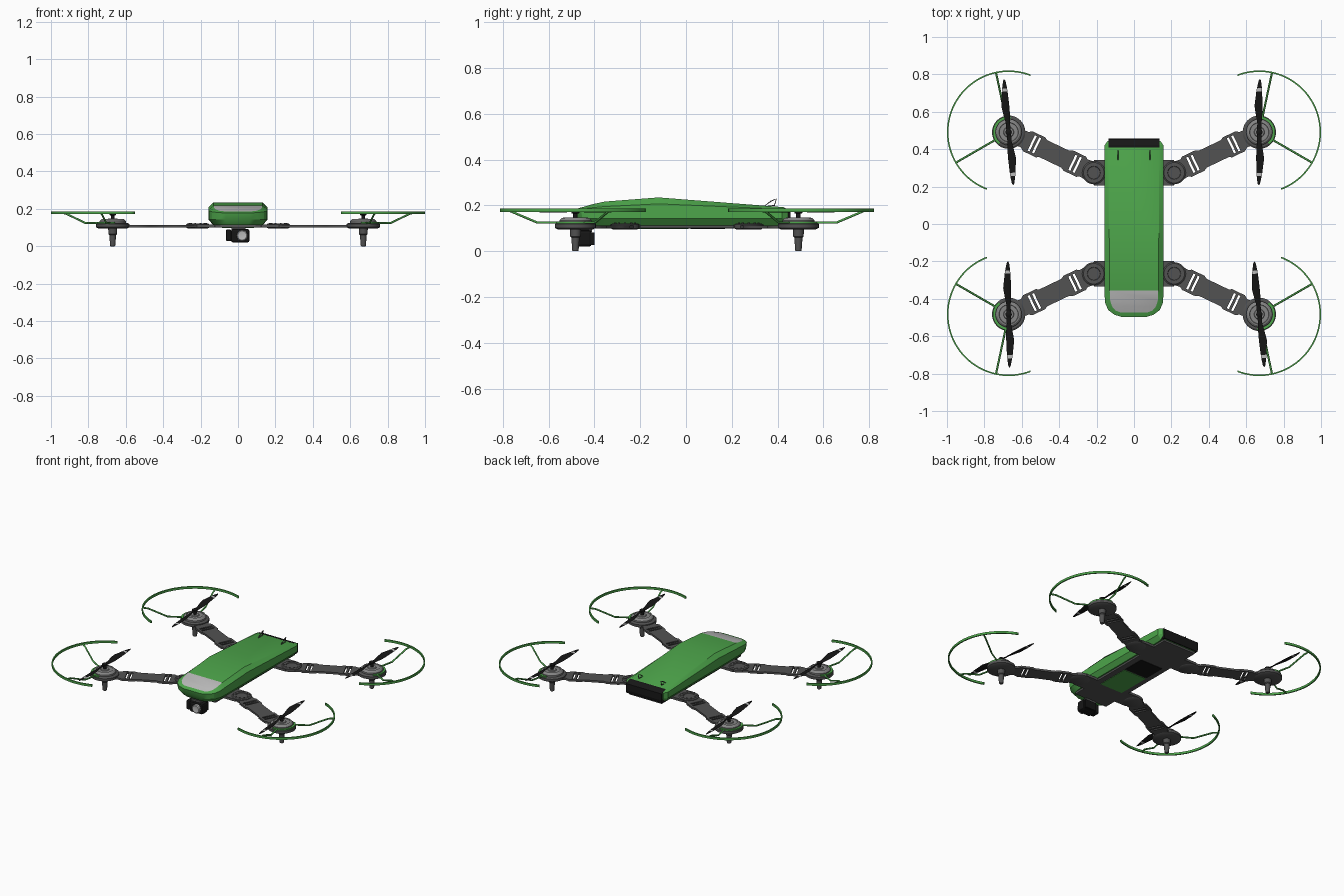
import bpy, bmesh
from math import sin, cos, pi, radians, atan2
from mathutils import Vector, Matrix

if "Cube" in bpy.data.objects:
    bpy.data.objects.remove(bpy.data.objects["Cube"])


def mat(name, r, g, b):
    m = bpy.data.materials.new(name)
    m.diffuse_color = (r, g, b, 1)
    m.use_nodes = True
    m.node_tree.nodes["Principled BSDF"].inputs["Base Color"].default_value = m.diffuse_color
    return m


GREEN = mat("green", 0.075, 0.38, 0.07)
DARK = mat("dark_grey", 0.085, 0.085, 0.085)
MID = mat("mid_grey", 0.24, 0.24, 0.24)
LIGHT = mat("light_grey", 0.5, 0.5, 0.5)
BLACK = mat("black", 0.008, 0.008, 0.008)


def activate(ob):
    bpy.ops.object.select_all(action='DESELECT')
    ob.select_set(True)
    bpy.context.view_layer.objects.active = ob


def finish(bm, name, mats, smooth=None):
    bmesh.ops.recalc_face_normals(bm, faces=bm.faces[:])
    me = bpy.data.meshes.new(name)
    bm.to_mesh(me)
    bm.free()
    for m in mats:
        me.materials.append(m)
    ob = bpy.data.objects.new(name, me)
    bpy.context.collection.objects.link(ob)
    if smooth:
        activate(ob)
        bpy.ops.object.shade_smooth_by_angle(angle=radians(smooth))
    return ob


def box(name, lo, hi, m, bevel=0):
    bm = bmesh.new()
    bmesh.ops.create_cube(bm, size=1)
    for v in bm.verts:
        v.co = [l + (c + .5) * (h - l) for l, h, c in zip(lo, hi, v.co)]
    if bevel:
        bmesh.ops.bevel(bm, geom=bm.edges[:], offset=bevel, segments=2, affect='EDGES', profile=.5)
    return finish(bm, name, [m])


def lathe(name, profile, loc, m, n=32):
    bm = bmesh.new()
    vs = [bm.verts.new((r, 0, z)) for r, z in profile]
    es = [bm.edges.new(p) for p in zip(vs, vs[1:])]
    bmesh.ops.spin(bm, geom=vs + es, cent=(0, 0, 0), axis=(0, 0, 1), angle=2 * pi, steps=n)
    bmesh.ops.remove_doubles(bm, verts=bm.verts[:], dist=1e-5)
    ob = finish(bm, name, [m], 30)
    ob.location = loc
    return ob


def curve(name, loops, m, cyclic, dims, **settings):
    cu = bpy.data.curves.new(name, 'CURVE')
    cu.dimensions = dims
    for k, v in settings.items():
        setattr(cu, k, v)
    for pts in loops:
        sp = cu.splines.new('POLY')
        sp.points.add(len(pts) - 1)
        for p, co in zip(sp.points, pts):
            p.co = (*co, 1) if len(co) == 3 else (*co, 0, 1)
        sp.use_cyclic_u = cyclic
    cu.materials.append(m)
    ob = bpy.data.objects.new(name, cu)
    bpy.context.collection.objects.link(ob)
    return ob


def to_mesh(ob):
    activate(ob)
    bpy.ops.object.convert(target='MESH')


def plate(name, loops, z0, z1, m):
    # flat outline (extra loops become holes) extruded between two heights
    ob = curve(name, loops, m, True, '2D', fill_mode='BOTH', extrude=(z1 - z0) / 2)
    ob.location.z = (z0 + z1) / 2
    to_mesh(ob)


def wire(name, pts, r, m, cyclic=False):
    to_mesh(curve(name, [pts], m, cyclic, '3D', bevel_depth=r, bevel_resolution=1, use_fill_caps=True))


# Body shell: stations of (y, half width, top y, top half width, top z, crease z)
stations = [(-.497, .065, -.472, .075, .187, .178), (-.485, .105, -.462, .1, .19, .18),
            (-.46, .138, -.44, .118, .196, .184), (-.42, .155, -.41, .127, .205, .189),
            (-.36, .158, -.355, .13, .217, .195), (-.12, .158, -.12, .132, .235, .207),
            (.42, .158, .42, .136, .193, .184), (.445, .14, .424, .134, .192, .182)]
bm = bmesh.new()
rows = []
for y, w, ty, tw, tz, cz in stations:
    by = y + .03 if y < -.4 else y
    half = [(w * .84, by, .113), (w, y + (.008 if y < -.4 else 0), .143), (w, y, cz), (tw, ty, tz)]
    rows.append([bm.verts.new(p) for p in half] + [bm.verts.new((-x, b, z)) for x, b, z in half[::-1]])
for i, (a, b) in enumerate(zip(rows, rows[1:])):
    for j in range(8):
        k = (j + 1) % 8
        f = bm.faces.new((a[j], a[k], b[k], b[j]))
        f.material_index = 1 if j == 3 and i < 4 else 0
for r in (rows[0], rows[-1]):
    for j in range(3):
        bm.faces.new((r[j], r[j + 1], r[6 - j], r[7 - j]))
finish(bm, "body_shell", [GREEN, LIGHT], 25)

# Rear panel, slanted at the top
bm = bmesh.new()
side = [(.41, .114), (.452, .114), (.458, .135), (.455, .178), (.422, .194), (.41, .194)]
f = bm.faces.new([bm.verts.new((-.135, y, z)) for y, z in side])
ext = bmesh.ops.extrude_face_region(bm, geom=[f])
bmesh.ops.translate(bm, vec=(.27, 0, 0), verts=[v for v in ext["geom"] if isinstance(v, bmesh.types.BMVert)])
finish(bm, "rear_panel", [BLACK])

# Underside
box("belly_plate", (-.125, -.42, .1), (.125, .44, .116), DARK, .004)
box("belly_cover", (-.085, -.22, .097), (.085, .01, .11), GREEN)
box("battery_hatch", (-.085, .02, .097), (.085, .17, .11), BLACK)

# Tail fins: small open frames
for s in (-1, 1):
    x = s * .086
    wire("tail_fin", [(x, .34, .196), (x, .37, .218), (x, .395, .229), (x, .386, .2)], .003, DARK, True)

# Camera and gimbal
box("gimbal_neck", (-.035, -.46, .085), (.04, -.41, .104), DARK)
box("gimbal_arm", (-.065, -.47, .027), (-.035, -.415, .09), BLACK, .008)
box("camera_body", (-.038, -.475, .02), (.062, -.412, .092), BLACK, .012)
box("camera_back", (-.03, -.414, .028), (.055, -.4, .082), BLACK)
lens = lathe("camera_lens", [(0, 0), (.029, 0), (.029, .014), (.024, .018), (0, .014)],
             (.022, -.473, .057), LIGHT, 24)
lens.rotation_euler.x = pi / 2

# Half outline of an arm: distance from hinge, half width
ARM = [(-.04, .04), (.0, .058), (.06, .05), (.075, .06), (.15, .06), (.17, .05), (.30, .05),
       (.315, .059), (.39, .059), (.41, .046), (.49, .046)]
# Propeller blade: radius, leading edge, trailing edge, pitch in degrees
BLADE = [(.012, .012, -.012, 10), (.05, .012, -.012, 22), (.09, .02, -.016, 20), (.14, .028, -.016, 15),
         (.2, .02, -.014, 10), (.218, .018, -.013, 9), (.235, .015, -.012, 8), (.275, .006, -.007, 5),
         (.283, .001, -.002, 5)]


def propeller(cx, cy, turn):
    bm = bmesh.new()
    for s in (0, pi):
        rot = Matrix.Rotation(turn + s, 3, 'Z')
        prev = None
        for i, (r, a, b, p) in enumerate(BLADE):
            p = radians(p)
            row = []
            for w, t in ((a, 0), ((a + b) / 2, .003), (b, 0), ((a + b) / 2, -.002)):
                co = rot @ Vector((r, w * cos(p), w * sin(p) + t))
                row.append(bm.verts.new(co + Vector((cx, cy, .174))))
            if prev:
                for j in range(4):
                    f = bm.faces.new((prev[j], prev[j - 1], row[j - 1], row[j]))
                    f.material_index = int(i == 6)
            else:
                bm.faces.new(row)
            prev = row
        bm.faces.new(prev)
    finish(bm, "propeller", [BLACK, LIGHT], 40)
    lathe("propeller_hub", [(0, .145), (.01, .145), (.01, .165), (.017, .166), (.017, .181), (.008, .186), (0, .186)],
          (cx, cy, 0), BLACK, 16)


for sx in (-1, 1):
    for sy in (-1, 1):
        hx, hy = sx * .215, .004 + sy * .27
        mx, my = sx * .67, .004 + sy * .487

        # Folding arm with slots
        ang = atan2(my - hy, mx - hx)

        def arm_pt(u, v):
            return (hx + u * cos(ang) - v * sin(ang), hy + u * sin(ang) + v * cos(ang))

        loops = [[arm_pt(u, w) for u, w in ARM] + [arm_pt(u, -w) for u, w in ARM[::-1]]]
        for u in (.098, .124, .339, .365):
            loops.append([arm_pt(u + a, b) for a, b in ((-.006, -.045), (.006, -.045), (.006, .045), (-.006, .045))])
        plate("arm", loops, .1, .113, DARK)

        # Hinge with its body tab and screws
        box("hinge_tab", (min(hx, sx * .1), hy - .067, .1), (max(hx, sx * .1), hy + .067, .116), DARK)
        lathe("hinge", [(0, .096), (.055, .096), (.062, .1), (.062, .117), (.055, .122), (.035, .122),
                        (.033, .119), (0, .119)], (hx, hy, 0), DARK)
        bm = bmesh.new()
        for k in range(10):
            t = k * pi / 5
            at = Matrix.Translation((hx + .045 * cos(t), hy + .045 * sin(t), .122))
            bmesh.ops.create_cone(bm, cap_ends=True, segments=8, radius1=.005, radius2=.005, depth=.005, matrix=at)
        finish(bm, "hinge_screws", [DARK])

        # Motor and landing leg
        lathe("motor_base", [(0, .094), (.074, .094), (.089, .102), (.089, .119), (.08, .125), (0, .125)],
              (mx, my, 0), DARK, 40)
        lathe("motor_bell", [(.07, .12), (.07, .135), (.06, .145), (.052, .147), (.05, .143), (.028, .143),
                             (.025, .148), (0, .148)], (mx, my, 0), MID, 40)
        lathe("landing_leg", [(0, 0), (.011, 0), (.014, .004), (.018, .06), (.023, .065), (.024, .096), (0, .096)],
              (mx, my, 0), DARK, 20)

        # Propeller guard: half ring, collar and two bent struts
        def around(deg, r):
            return (mx + sx * r * cos(radians(deg)), my + sy * r * sin(radians(deg)))

        def arc(r0, r1, lo, hi, n):
            degs = [lo + (hi - lo) * i / n for i in range(n + 1)]
            return [around(d, r1) for d in degs] + [around(d, r0) for d in degs[::-1]]

        plate("guard_ring", [arc(.322, .33, -69, 111, 48)], .172, .187, GREEN)
        plate("guard_collar", [arc(.072, .085, -50, 98, 24)], .122, .13, GREEN)
        for d in (78, -30):
            pts = [(*around(d, r), z) for r, z in ((.075, .125), (.17, .125), (.29, .175), (.325, .179))]
            wire("guard_strut", pts, .0055, GREEN)

        propeller(mx, my, pi / 2 + radians({(-1, 1): 5, (1, -1): 5.5, (1, 1): -.5, (-1, -1): 1}[sx, sy]))
